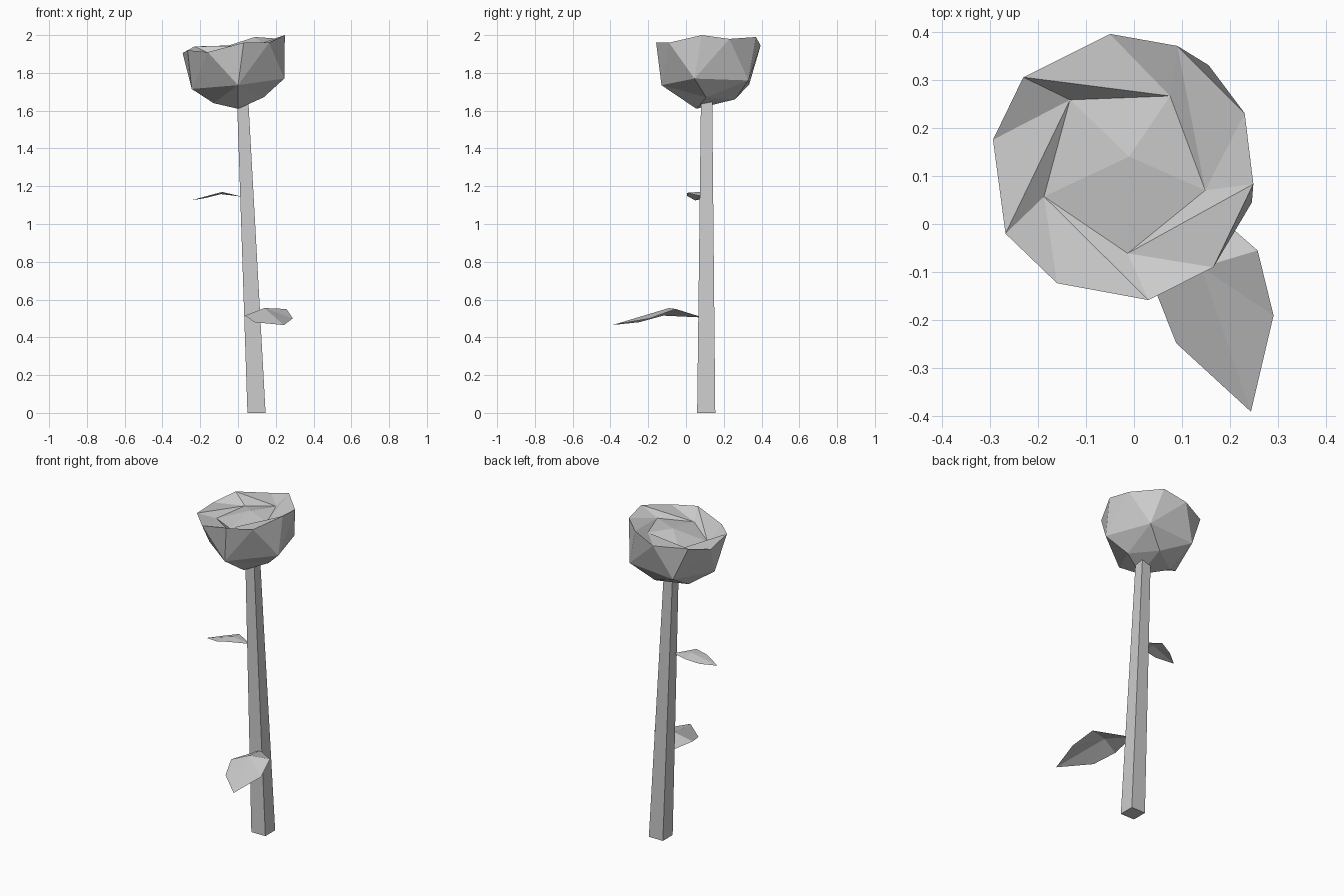
import bpy, bmesh


def make_object(name, verts, faces):
    mesh = bpy.data.meshes.new(name)
    mesh.from_pydata(verts, [], faces)
    bm = bmesh.new()
    bm.from_mesh(mesh)
    bmesh.ops.recalc_face_normals(bm, faces=bm.faces)
    bm.to_mesh(mesh)
    bm.free()
    obj = bpy.data.objects.new(name, mesh)
    bpy.context.collection.objects.link(obj)
    return obj


# Stem: leaning, tapered square post
def square(cx, cy, half, z):
    return [(cx + sx * half, cy + sy * half, z)
            for sx, sy in ((-1, -1), (1, -1), (1, 1), (-1, 1))]


stem_faces = [(0, 1, 2, 3), (4, 5, 6, 7)]
stem_faces += [(i, (i + 1) % 4, (i + 1) % 4 + 4, i + 4) for i in range(4)]
make_object("stem", square(0.098, 0.107, 0.048, 0) + square(0.025, 0.109, 0.03, 1.65), stem_faces)


# Leaves: folded at a central kink, order base, kink, tip, side a x2, side b x2
def leaf(name, points):
    faces = []
    for a, b in ((3, 4), (5, 6)):
        faces += [(0, a, 1), (1, a, b), (1, b, 2)]
    make_object(name, points, faces)


leaf("lower_leaf", [(0.09, 0.09, 0.505), (0.14, -0.09, 0.555), (0.243, -0.39, 0.465),
                    (0.257, -0.055, 0.55), (0.29, -0.19, 0.50),
                    (0.037, -0.12, 0.515), (0.088, -0.248, 0.48)])
leaf("upper_leaf", [(0.02, 0.09, 1.145), (-0.085, 0.07, 1.17), (-0.25, 0.05, 1.125),
                    (-0.075, 0.005, 1.165), (-0.15, 0.005, 1.148),
                    (-0.09, 0.14, 1.158), (-0.17, 0.11, 1.138)])

# Flower head: ten-point rim, five-point inner and lower rings, four-point foot
rim = [(-0.05, 0.395, 1.945), (0.09, 0.37, 1.99), (0.23, 0.23, 1.98), (0.248, 0.083, 2.0),
       (0.165, -0.09, 1.96), (0.03, -0.158, 1.96), (-0.16, -0.123, 1.91),
       (-0.267, -0.02, 1.92), (-0.293, 0.175, 1.905), (-0.23, 0.305, 1.94)]
inner = [(0.075, 0.266, 1.945), (0.148, 0.07, 1.94), (-0.013, -0.061, 1.91),
         (-0.187, 0.057, 1.88), (-0.133, 0.258, 1.895)]
lower = [(0.155, 0.33, 1.76), (0.245, 0.045, 1.77), (0, -0.13, 1.735),
         (-0.245, 0.07, 1.715), (-0.145, 0.335, 1.74)]
foot = [(0.135, 0.107, 1.67), (0.03, 0.26, 1.66), (-0.13, 0.16, 1.64), (0, 0.055, 1.61)]
bud = [(-0.01, 0.14, 1.945)]
J, M, F, C = 10, 15, 20, 24  # first index of inner, lower, foot, bud

faces = []
for i in range(5):
    n = (i + 1) % 5
    for ring, start in ((J, 2 * i - 1), (M, 2 * i)):  # petals twist around the rim
        r = [(start + k) % 10 for k in range(3)]
        faces += [(ring + i, r[0], r[1]), (ring + i, r[1], r[2]), (ring + i, r[2], ring + n)]
    faces.append((C, J + i, J + n))
# Underside
for tri in (("M2", "F2", "F3"), ("M2", "F3", "F0"), ("M2", "F0", "M1"),
            ("M1", "F0", "M0"), ("M0", "F0", "F1"), ("M0", "F1", "M4"),
            ("M4", "F1", "F2"), ("M4", "F2", "M3"), ("M3", "F2", "M2"),
            ("F0", "F1", "F3"), ("F1", "F2", "F3")):
    faces.append(tuple((M if t[0] == "M" else F) + int(t[1]) for t in tri))
make_object("flower_head", rim + inner + lower + foot + bud, faces)
